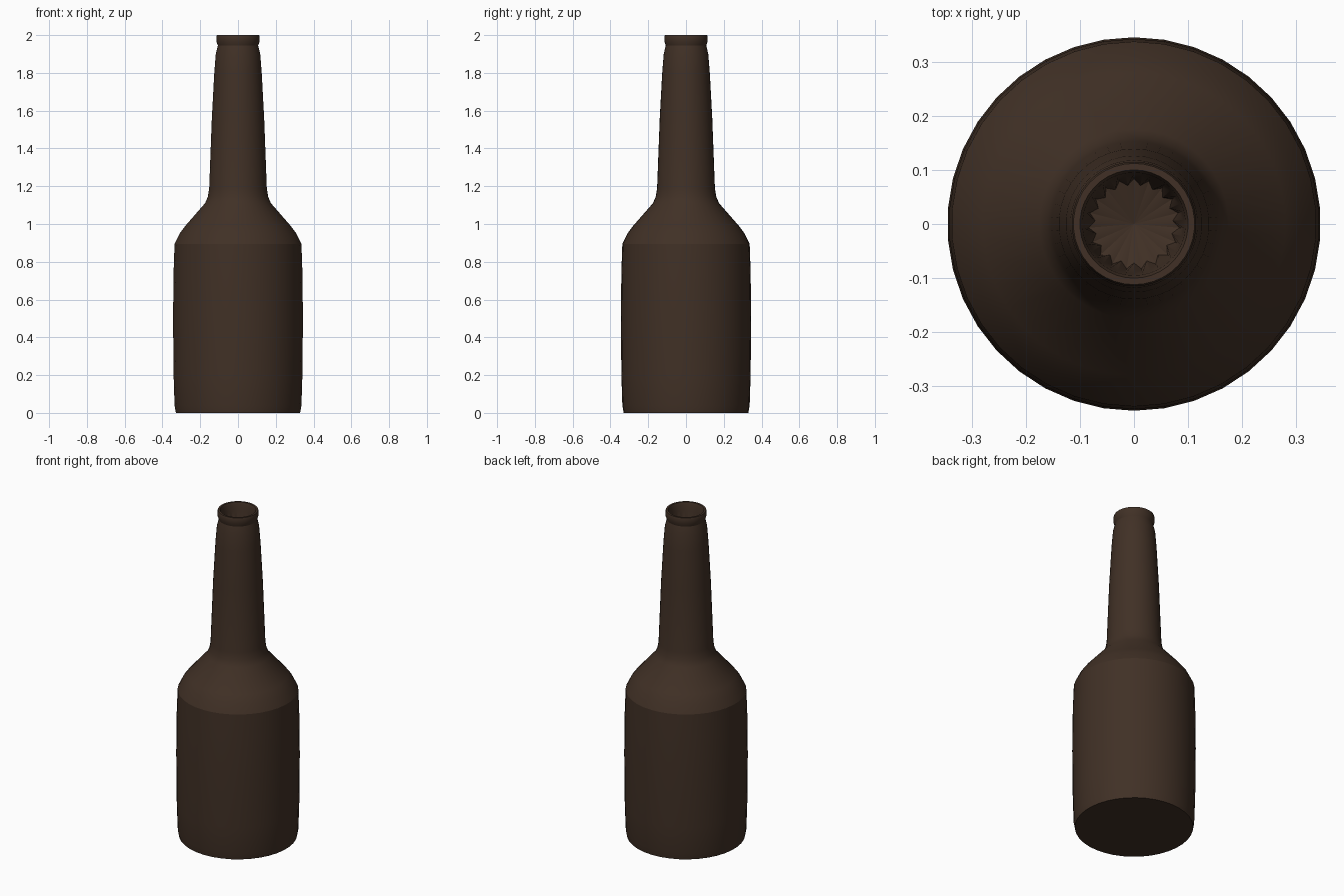
import bpy, bmesh, math

if "Cube" in bpy.data.objects:
    bpy.data.objects.remove(bpy.data.objects["Cube"])

SIDES = 38

# Brown glass
glass = bpy.data.materials.new("dark brown glass")
glass.use_nodes = True
colour = (0.052, 0.030, 0.019, 1)
glass.diffuse_color = colour
glass.node_tree.nodes["Principled BSDF"].inputs["Base Color"].default_value = colour


def lathe(name, profile, wave=None, cap_first=None, cap_last=None):
    """Spin (radius, z) points; wave = (ring index, radius offset) flutes a ring."""
    bm = bmesh.new()
    rings = []
    for n, (r, z) in enumerate(profile):
        ring = []
        for i in range(SIDES):
            a = math.tau * i / SIDES + math.pi / 2
            rr = r + (wave[1] * (-1) ** i if wave and n == wave[0] else 0)
            ring.append(bm.verts.new((rr * math.cos(a), rr * math.sin(a), z)))
        rings.append(ring)
    for low, high in zip(rings, rings[1:]):
        for i in range(SIDES):
            j = (i + 1) % SIDES
            bm.faces.new((low[i], low[j], high[j], high[i]))
    if cap_first is not None:
        bm.faces.new(rings[0][::-1])
    if cap_last is not None:
        tip = bm.verts.new((0, 0, cap_last))
        for i in range(SIDES):
            bm.faces.new((rings[-1][i], rings[-1][(i + 1) % SIDES], tip))
    mesh = bpy.data.meshes.new(name)
    bm.to_mesh(mesh)
    bm.free()
    mesh.materials.append(glass)
    obj = bpy.data.objects.new(name, mesh)
    bpy.context.collection.objects.link(obj)
    bpy.ops.object.select_all(action="DESELECT")
    obj.select_set(True)
    bpy.context.view_layer.objects.active = obj
    bpy.ops.object.shade_smooth_by_angle(angle=math.radians(24))
    return obj


# Outer shell: base, barrel, shoulder, neck and lip
outer = [(0.33, 0), (0.337, 0.04), (0.342, 0.2), (0.345, 0.5), (0.342, 0.75),
         (0.337, 0.895), (0.31, 0.95), (0.28, 0.99), (0.175, 1.11), (0.16, 1.145),
         (0.153, 1.19), (0.139, 1.56), (0.126, 1.8), (0.118, 1.9), (0.107, 1.945),
         (0.114, 1.965), (0.115, 1.99), (0.112, 2.0)]
# Mouth: rim turning inward, then the fluted throat and its floor
mouth = [(0.1, 2.0), (0.095, 1.985), (0.092, 1.95), (0.078, 1.88)]
profile = outer + mouth
lathe("bottle", profile, wave=(len(profile) - 1, 0.006), cap_first=True, cap_last=1.86)
